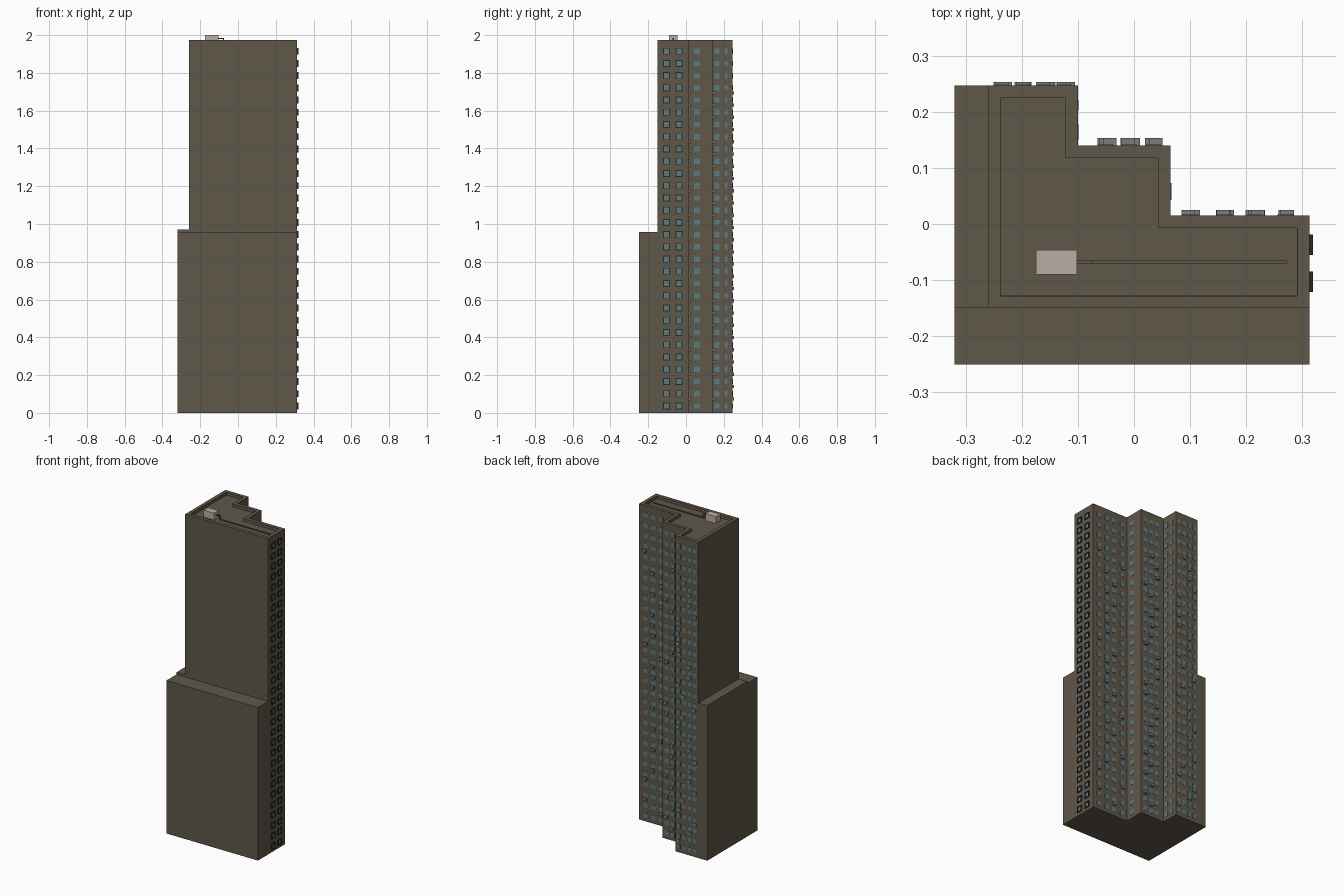
import bpy, bmesh, random
from mathutils import Matrix, Vector

if "Cube" in bpy.data.objects:
    bpy.data.objects.remove(bpy.data.objects["Cube"])

random.seed(4)


def material(name, rgb):
    m = bpy.data.materials.new(name)
    m.diffuse_color = (*rgb, 1)
    m.use_nodes = True
    m.node_tree.nodes["Principled BSDF"].inputs["Base Color"].default_value = m.diffuse_color
    return m


WALL = material("brown wall", (0.118, 0.096, 0.068))
GLASS = material("teal glass", (0.10, 0.20, 0.23))
FRAME = material("dark frame", (0.025, 0.021, 0.017))
UNIT = material("grey unit", (0.20, 0.20, 0.19))
HOUSE = material("pale concrete", (0.50, 0.42, 0.36))


def finish(bm, name, mat):
    bmesh.ops.recalc_face_normals(bm, faces=bm.faces[:])
    me = bpy.data.meshes.new(name)
    bm.to_mesh(me)
    bm.free()
    ob = bpy.data.objects.new(name, me)
    me.materials.append(mat)
    bpy.context.collection.objects.link(ob)
    return ob


def add_box(bm, x0, x1, y0, y1, z0, z1):
    c = Vector(((x0 + x1) / 2, (y0 + y1) / 2, (z0 + z1) / 2))
    s = Matrix.Diagonal((x1 - x0, y1 - y0, z1 - z0, 1))
    bmesh.ops.create_cube(bm, size=1, matrix=Matrix.Translation(c) @ s)


def boxes(name, mat, items):
    bm = bmesh.new()
    for b in items:
        add_box(bm, *b)
    return finish(bm, name, mat)


# Stepped tower with a sunken roof behind a parapet
TOP = 1.975
outline = [(-0.26, -0.15), (0.313, -0.15), (0.313, 0.015), (0.065, 0.015),
           (0.065, 0.14), (-0.10, 0.14), (-0.10, 0.247), (-0.26, 0.247)]
bm = bmesh.new()
base = bm.faces.new([bm.verts.new((x, y, 0)) for x, y in outline])
ext = bmesh.ops.extrude_face_region(bm, geom=[base], use_keep_orig=True)
bmesh.ops.translate(bm, vec=(0, 0, TOP),
                    verts=[g for g in ext["geom"] if isinstance(g, bmesh.types.BMVert)])
bmesh.ops.recalc_face_normals(bm, faces=bm.faces[:])
bm.normal_update()
roof = [f for f in bm.faces if f.normal.z > 0.9][0]
for t in (0.022, 0.0005):
    bmesh.ops.inset_region(bm, faces=[roof], thickness=t, use_even_offset=True)
bmesh.ops.translate(bm, vec=(0, 0, -0.018), verts=roof.verts[:])
finish(bm, "tower", WALL)

# Lower neighbouring blocks
boxes("front_block", WALL, [(-0.32, 0.313, -0.25, -0.15, 0, 0.957)])
boxes("left_block", WALL, [(-0.32, -0.26, -0.15, 0.247, 0, 0.97)])

# Windows: faces pointing +x (plane, y, width) and +y (plane, x, width)
rows = [0.037 + i * 1.878 / 29 for i in range(30)]
H = 0.014
side = [(0.313, -0.103, 0.028), (0.313, -0.037, 0.028), (0.065, 0.058, 0.03),
        (-0.10, 0.164, 0.026), (-0.10, 0.212, 0.018)]
back = [(0.015, (0.10, 0.16, 0.215, 0.27), 0.028),
        (0.14, (-0.05, -0.008, 0.035), 0.026),
        (0.247, (-0.235, -0.198, -0.16, -0.123), 0.022)]
glass, frames, units = [], [], []
for z in rows:
    for p, y, w in side:
        glass.append((p - 0.002, p + 0.0015, y - w / 2, y + w / 2, z - H, z + H))
    for p, cols, w in back:
        for x in cols:
            glass.append((x - w / 2, x + w / 2, p - 0.002, p + 0.0015, z - H, z + H))
    # Projecting frames on the right wall
    for p, y, w in side[:2]:
        a, b, t = p - 0.002, p + 0.006, 0.004
        for s in (-1, 1):
            e = y + s * (w / 2 + t / 2)
            frames.append((a, b, e - t / 2, e + t / 2, z - H - t, z + H + t))
            e = z + s * (H + t / 2)
            frames.append((a, b, y - w / 2, y + w / 2, e - t / 2, e + t / 2))
boxes("windows", GLASS, glass)
boxes("window_frames", FRAME, frames)

# Cooling units hung under random back windows
for (p, cols, w), d in zip(back, (0.01, 0.013, 0.006)):
    for z in rows[1:27]:
        x = random.choice(cols) + random.uniform(-0.004, 0.008)
        units.append((x - 0.012, x + 0.012, p - 0.002, p + d, z - 0.035, z - 0.018))
boxes("cooling_units", UNIT, units)

# Roof plant box and its pipe, which drops to the roof and runs along it
boxes("roof_plant", HOUSE, [(-0.175, -0.102, -0.09, -0.046, TOP - 0.018, 2.0)])
boxes("roof_pipe", WALL, [(-0.104, -0.073, -0.071, -0.064, 1.979, 1.985),
                          (-0.080, -0.073, -0.071, -0.064, 1.956, 1.985),
                          (-0.073, 0.272, -0.071, -0.064, 1.956, 1.963)])
